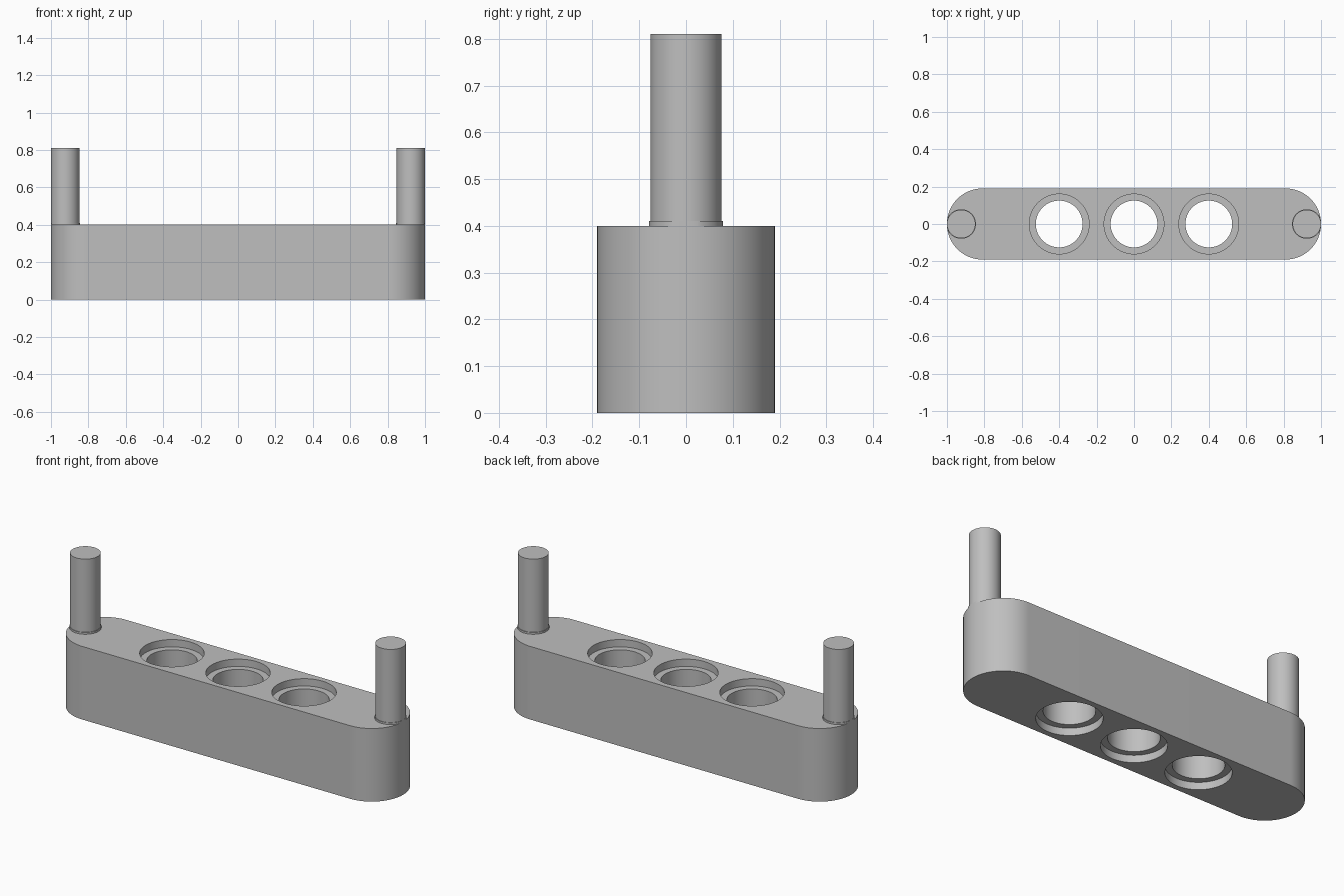
import bpy
import bmesh
from math import cos, sin, pi, hypot, radians

cube = bpy.data.objects.get("Cube")
if cube:
    bpy.data.objects.remove(cube, do_unlink=True)

HALF_LENGTH, HALF_WIDTH, HEIGHT = 1.0, 0.19, 0.4
END_X = HALF_LENGTH - HALF_WIDTH
PIN_R, PIN_TOP = 0.076, 0.81
PIN_X = HALF_LENGTH - PIN_R
HOLE_R, RECESS_R, RECESS_DEPTH = 0.125, 0.16, 0.04
SEGMENTS = 64

grey = bpy.data.materials.new("mid grey")
grey.use_nodes = True
colour = (0.52, 0.52, 0.52, 1)
grey.diffuse_color = colour
grey.node_tree.nodes["Principled BSDF"].inputs["Base Color"].default_value = colour


def circle(cx, r, start=0.0, sweep=2 * pi, count=SEGMENTS):
    return [(cx + r * cos(start + sweep * i / SEGMENTS),
             r * sin(start + sweep * i / SEGMENTS)) for i in range(count)]


def stack(name, layers):
    """Solid skinned through matching outlines, given as (outline, z)."""
    bm = bmesh.new()
    rings = [[bm.verts.new((x, y, z)) for x, y in pts] for pts, z in layers]
    for low, high in zip(rings, rings[1:]):
        for i in range(len(low)):
            j = (i + 1) % len(low)
            bm.faces.new((low[i], low[j], high[j], high[i]))
    bm.faces.new(rings[0][::-1])
    bm.faces.new(rings[-1])
    mesh = bpy.data.meshes.new(name)
    bm.to_mesh(mesh)
    bm.free()
    mesh.materials.append(grey)
    obj = bpy.data.objects.new(name, mesh)
    bpy.context.collection.objects.link(obj)
    return obj


def activate(obj):
    bpy.ops.object.select_all(action='DESELECT')
    obj.select_set(True)
    bpy.context.view_layer.objects.active = obj


def smooth(obj):
    activate(obj)
    bpy.ops.object.shade_smooth_by_angle(angle=radians(30))


# Beam with rounded ends
outline = (circle(END_X, HALF_WIDTH, -pi / 2, pi, SEGMENTS + 1)
           + circle(-END_X, HALF_WIDTH, pi / 2, pi, SEGMENTS + 1))
beam = stack("beam", [(outline, 0), (outline, HEIGHT)])

# Through holes, recessed at both ends
for x in (-0.4, 0, 0.4):
    wide, narrow = circle(x, RECESS_R), circle(x, HOLE_R)
    cutter = stack("hole_cutter", [
        (wide, -0.1), (wide, RECESS_DEPTH), (narrow, RECESS_DEPTH),
        (narrow, HEIGHT - RECESS_DEPTH), (wide, HEIGHT - RECESS_DEPTH),
        (wide, HEIGHT + 0.1)])
    cutter.hide_render = True
    cut = beam.modifiers.new("hole", 'BOOLEAN')
    cut.operation, cut.solver, cut.object = 'DIFFERENCE', 'EXACT', cutter
    activate(beam)
    bpy.ops.object.modifier_apply(modifier=cut.name)
    bpy.data.objects.remove(cutter, do_unlink=True)
smooth(beam)


def keep_inside(point, side):
    """Pull a point back to the rounded end of the beam."""
    dx, y = point[0] - side * END_X, point[1]
    k = min(1, HALF_WIDTH / max(hypot(dx, y), 0.001))
    return side * END_X + dx * k, y * k


# Upright pins with thin collars trimmed flush to the beam ends
for side, label in ((1, "left"), (-1, "right")):
    pin = circle(side * PIN_X, PIN_R)
    smooth(stack(label + "_pin", [(pin, HEIGHT), (pin, PIN_TOP)]))
    collar = [keep_inside(p, side) for p in circle(side * PIN_X, PIN_R + 0.003)]
    smooth(stack(label + "_collar", [(collar, HEIGHT), (collar, HEIGHT + 0.01)]))
